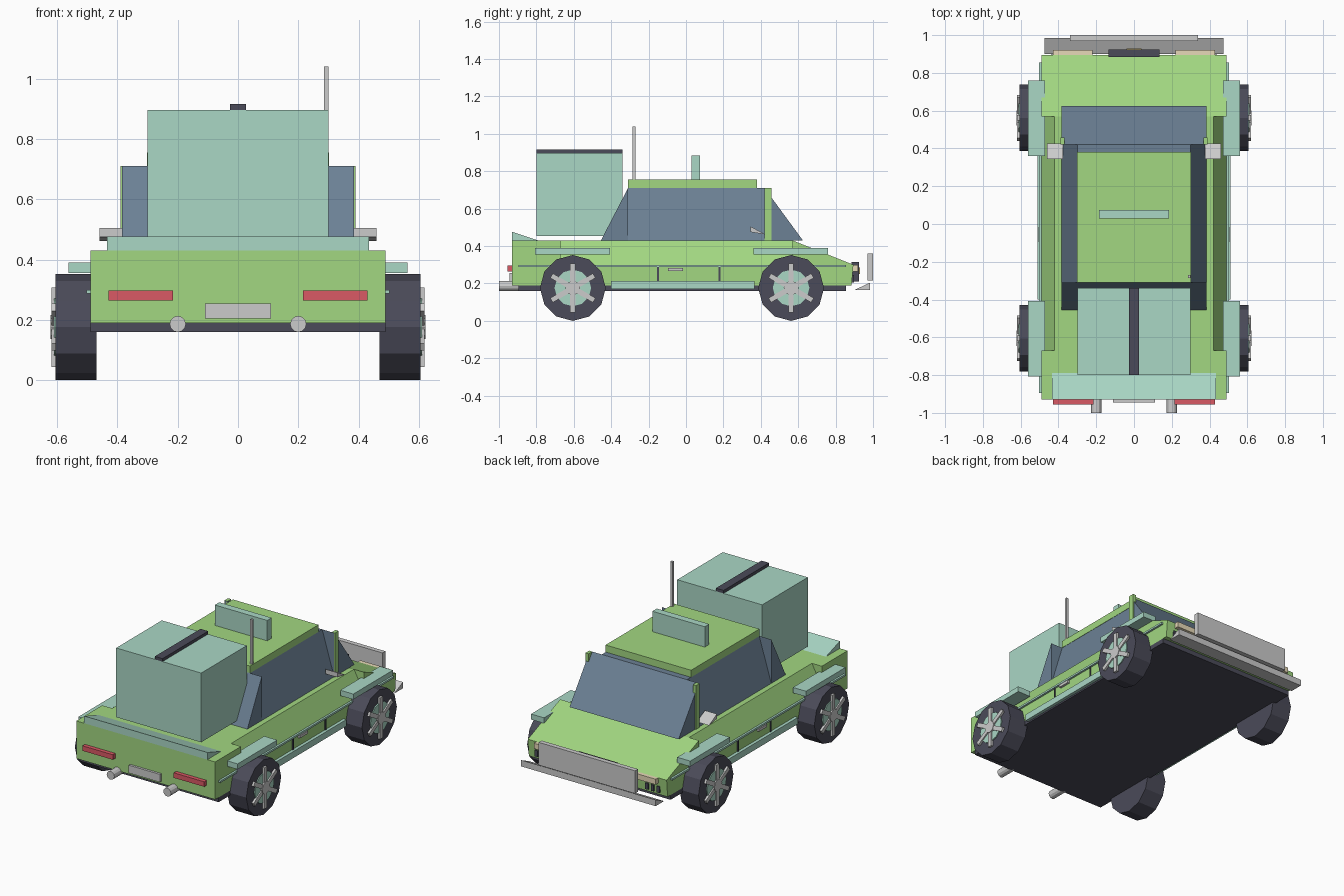
import bpy, bmesh
from math import cos, sin, pi
from mathutils import Matrix

if "Cube" in bpy.data.objects:
    bpy.data.objects.remove(bpy.data.objects["Cube"])

def mat(name, rgb):
    m = bpy.data.materials.new(name)
    m.diffuse_color = (*rgb, 1)
    m.use_nodes = True
    m.node_tree.nodes["Principled BSDF"].inputs["Base Color"].default_value = m.diffuse_color
    return m

GREEN = mat("green_paint", (0.36, 0.68, 0.22))
MINT = mat("mint", (0.40, 0.68, 0.56))
DARK = mat("dark", (0.07, 0.07, 0.10))
GLASS = mat("glass", (0.15, 0.22, 0.30))
RED = mat("red", (0.70, 0.10, 0.13))
CREAM = mat("cream", (0.80, 0.70, 0.48))
AMBER = mat("amber", (0.70, 0.55, 0.20))

def finish(name, bm, material):
    bmesh.ops.recalc_face_normals(bm, faces=bm.faces)
    me = bpy.data.meshes.new(name)
    bm.to_mesh(me)
    bm.free()
    if material:
        me.materials.append(material)
    ob = bpy.data.objects.new(name, me)
    bpy.context.collection.objects.link(ob)
    return ob

def prism(name, pts, lo, hi, material=None, axis="x"):
    """Extrude a profile: (y, z) points along x, or (x, z) points along y."""
    bm = bmesh.new()
    place = (lambda p, t: (t, p[0], p[1])) if axis == "x" else (lambda p, t: (p[0], t, p[1]))
    a = [bm.verts.new(place(p, lo)) for p in pts]
    b = [bm.verts.new(place(p, hi)) for p in pts]
    bm.faces.new(a)
    bm.faces.new(b)
    for i in range(len(pts)):
        j = (i + 1) % len(pts)
        bm.faces.new((a[i], a[j], b[j], b[i]))
    return finish(name, bm, material)

def box(name, x, y, z, material=None):
    return prism(name, [(y[0], z[0]), (y[1], z[0]), (y[1], z[1]), (y[0], z[1])], x[0], x[1], material)

def disc(name, cy, cz, r, sides, x0, x1, material=None):
    pts = [(cy + r * sin(2 * pi * i / sides), cz + r * cos(2 * pi * i / sides)) for i in range(sides)]
    return prism(name, pts, x0, x1, material)

def span(s, a, b):
    return tuple(sorted((s * a, s * b)))

# body: lower tub, rear deck, sloped hood, narrowing middle
box("chassis", (-.49, .49), (-.895, .855), (.16, .19), DARK)
prism("lower_body", [(-.93, .19), (.885, .19), (.895, .30), (-.93, .30)], -.49, .49, GREEN)
box("rear_deck", (-.49, .49), (-.93, -.67), (.30, .43), GREEN)
prism("hood", [(.57, .30), (.895, .30), (.57, .43)], -.49, .49, GREEN)
prism("door_section", [(-.49, .30), (.49, .30), (.42, .43), (-.42, .43)], -.67, .57, GREEN, "y")

# cabin
prism("side_windows", [(-.385, .43), (.385, .43), (.30, .71), (-.30, .71)], -.31, .42, GLASS, "y")
prism("windshield", [(.42, .43), (.625, .43), (.42, .71)], -.385, .385, GLASS)
prism("rear_window", [(-.31, .43), (-.455, .43), (-.31, .71)], -.385, .385, GLASS)
box("roof", (-.302, .302), (-.31, .38), (.71, .755), GREEN)
box("roof_bar", (-.185, .185), (.03, .075), (.755, .885), MINT)
box("antenna", (.285, .30), (-.285, -.27), (.755, 1.04))

# cargo and spoiler
box("cargo_box", (-.30, .30), (-.80, -.34), (.455, .897), MINT)
box("cargo_strap", (-.027, .027), (-.80, -.34), (.897, .916), DARK)
prism("spoiler", [(-.93, .43), (-.79, .43), (-.93, .476)], -.435, .435, MINT)

# front end
prism("front_splitter", [(.90, .165), (.985, .165), (.985, .205)], -.475, .475)
box("bull_plate", (-.34, .34), (.97, 1.0), (.215, .36))
box("grille", (-.135, .135), (.885, .925), (.21, .315), DARK)
box("front_badge", (-.04, .04), (.90, .93), (.25, .285), AMBER)

# rear plate
box("rear_plate", (-.11, .11), (-.945, -.93), (.205, .255))

for s, side in ((-1, "left"), (1, "right")):
    # lamps, vents and exhausts
    box(f"{side}_headlight", span(s, .22, .43), (.885, .92), (.265, .30), CREAM)
    for i in range(3):
        box(f"{side}_vent", span(s, .34 + .04 * i, .36 + .04 * i), (.88, .897), (.205, .245), DARK)
    box(f"{side}_tail_light", span(s, .215, .43), (-.955, -.93), (.265, .297), RED)
    pipe = [(s * .20 + .027 * cos(2 * pi * i / 12), .186 + .027 * sin(2 * pi * i / 12)) for i in range(12)]
    prism(f"{side}_exhaust", pipe, -1.0, -.88, None, "y")

    # door details
    box(f"{side}_pillar", span(s, .368, .39), (.42, .457), (.43, .71), GREEN)
    prism(f"{side}_mirror", [(.345, .505), (.345, .475), (.425, .462)], *span(s, .375, .46))
    box(f"{side}_skirt", span(s, .48, .51), (-.40, .365), (.17, .212), MINT)
    box(f"{side}_trim", span(s, .485, .503), (-.895, .855), (.287, .299), MINT)
    for y in (-.15, .18):
        box(f"{side}_door_gap", span(s, .485, .496), (y - .005, y + .005), (.212, .287), DARK)
    box(f"{side}_door_handle", span(s, .485, .505), (-.095, -.015), (.266, .283))

    # wheels and fenders
    for y, end in ((-.605, "rear"), (.562, "front")):
        box(f"{side}_{end}_fender", span(s, .47, .562), (y - .202, y + .198), (.355, .39), MINT)
        disc(f"{side}_{end}_tire", y, .176, .176, 12, *span(s, .47, .605), DARK)
        disc(f"{side}_{end}_hub", y, .176, .098, 12, *span(s, .60, .611), MINT)
        for k in range(3):
            spoke = box(f"{side}_{end}_spoke", span(s, .603, .619), (-.014, .014), (-.132, .132))
            spoke.data.transform(Matrix.Translation((0, y, .176)) @ Matrix.Rotation(k * pi / 3, 4, "X"))
        disc(f"{side}_{end}_cap", y, .176, .04, 8, *span(s, .605, .622))
